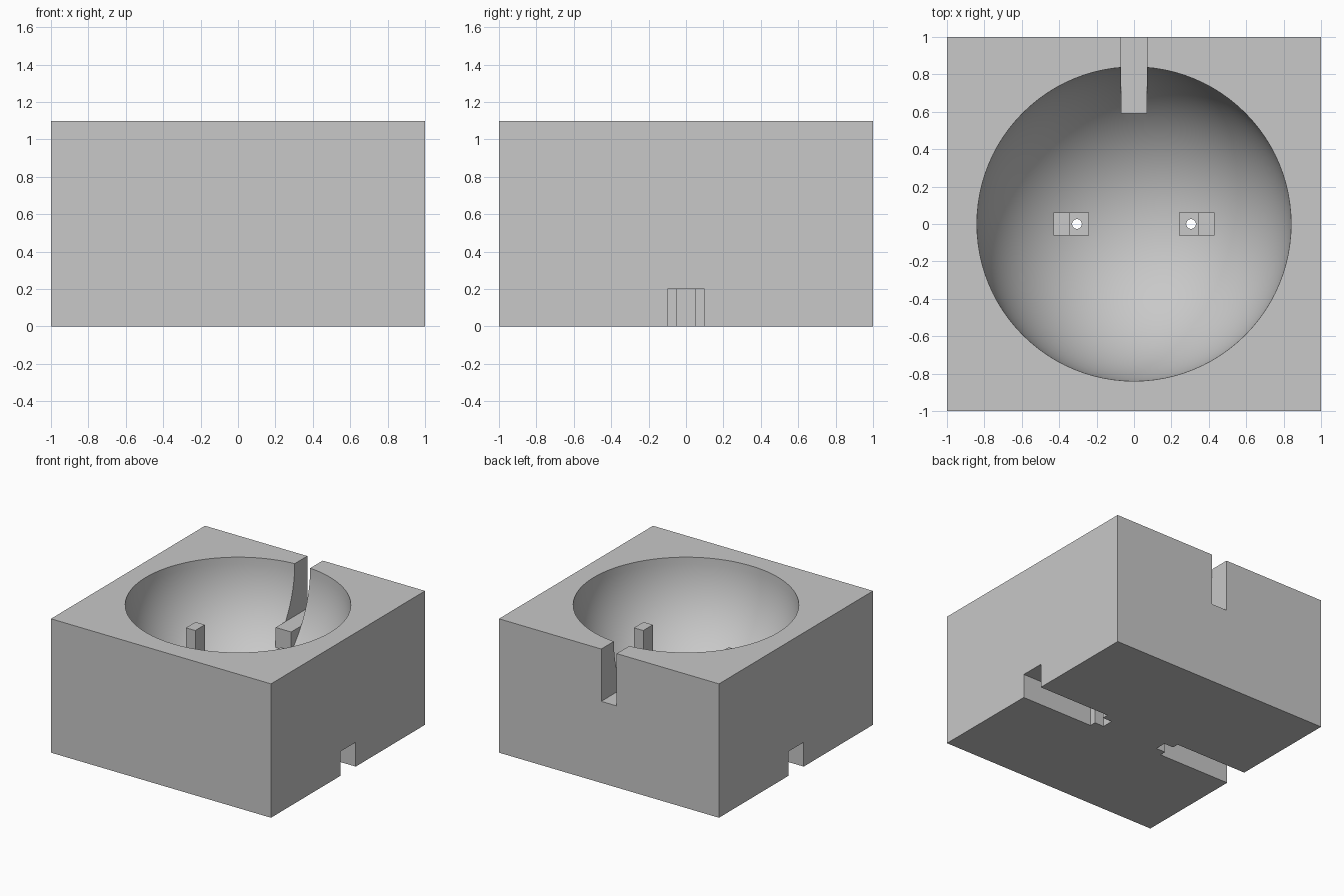
import bpy
import bmesh
import math
from mathutils import Matrix

default = bpy.data.objects.get("Cube")
if default:
    bpy.data.objects.remove(default, do_unlink=True)

HEIGHT = 1.1
BOWL_RADIUS = 0.84

grey = bpy.data.materials.new("plain grey")
grey.use_nodes = True
colour = (0.58, 0.58, 0.58, 1)
grey.diffuse_color = colour
grey.node_tree.nodes["Principled BSDF"].inputs["Base Color"].default_value = colour


def finish(name, bm):
    bmesh.ops.recalc_face_normals(bm, faces=bm.faces)
    mesh = bpy.data.meshes.new(name)
    bm.to_mesh(mesh)
    bm.free()
    mesh.materials.append(grey)
    ob = bpy.data.objects.new(name, mesh)
    bpy.context.collection.objects.link(ob)
    return ob


def box(name, x, y, z):
    """Box from (low, high) pairs on each axis."""
    bm = bmesh.new()
    bmesh.ops.create_cube(bm, size=1)
    for v in bm.verts:
        v.co = [lo + (hi - lo) * (c + 0.5) for (lo, hi), c in zip((x, y, z), v.co)]
    return finish(name, bm)


def mirrored_box(name, side, x, y, z):
    return box(name, sorted((side * x[0], side * x[1])), y, z)


def combine(body, tool, operation):
    """Apply a boolean to the body and discard the tool."""
    mod = body.modifiers.new(tool.name, "BOOLEAN")
    mod.operation = operation
    mod.solver = "EXACT"
    mod.object = tool
    bpy.context.view_layer.objects.active = body
    bpy.ops.object.modifier_apply(modifier=mod.name)
    bpy.data.objects.remove(tool, do_unlink=True)


body = box("bowl_block", (-1, 1), (-1, 1), (0, HEIGHT))

# Hemispherical bowl, its cutter stretched above the rim
bm = bmesh.new()
bmesh.ops.create_uvsphere(bm, u_segments=96, v_segments=48, radius=BOWL_RADIUS,
                          matrix=Matrix.Translation((0, 0, HEIGHT)))
for v in bm.verts:
    if v.co.z > HEIGHT + 0.001:
        v.co.z += 0.2
combine(body, finish("bowl_cutter", bm), "DIFFERENCE")

# Ledge and open slot at the back
combine(body, box("ledge", (-0.07, 0.07), (0.59, 0.95), (0.15, 0.67)), "UNION")
combine(body, box("slot_cutter", (-0.07, 0.07), (0.4, 1.1), (0.67, 1.3)), "DIFFERENCE")

for side in (-1, 1):
    # Stepped post: tall outer part, low inner shelf
    combine(body, mirrored_box("post", side, (0.345, 0.43), (-0.062, 0.062), (0.23, 0.82)), "UNION")
    combine(body, mirrored_box("shelf", side, (0.24, 0.36), (-0.062, 0.062), (0.23, 0.42)), "UNION")

    # Channel under the block, with a narrow pocket at its inner end
    combine(body, mirrored_box("channel_cutter", side, (0.345, 1.1), (-0.1, 0.1), (-0.1, 0.2)), "DIFFERENCE")
    combine(body, mirrored_box("pocket_cutter", side, (0.26, 0.4), (-0.047, 0.047), (-0.1, 0.2)), "DIFFERENCE")

    # Round hole from shelf to pocket
    bm = bmesh.new()
    bmesh.ops.create_cone(bm, cap_ends=True, segments=32, radius1=0.026, radius2=0.026, depth=0.8,
                          matrix=Matrix.Translation((side * 0.305, 0, 0.3)))
    combine(body, finish("hole_cutter", bm), "DIFFERENCE")

bpy.ops.object.select_all(action="DESELECT")
body.select_set(True)
bpy.context.view_layer.objects.active = body
bpy.ops.object.shade_smooth_by_angle(angle=math.radians(30))
